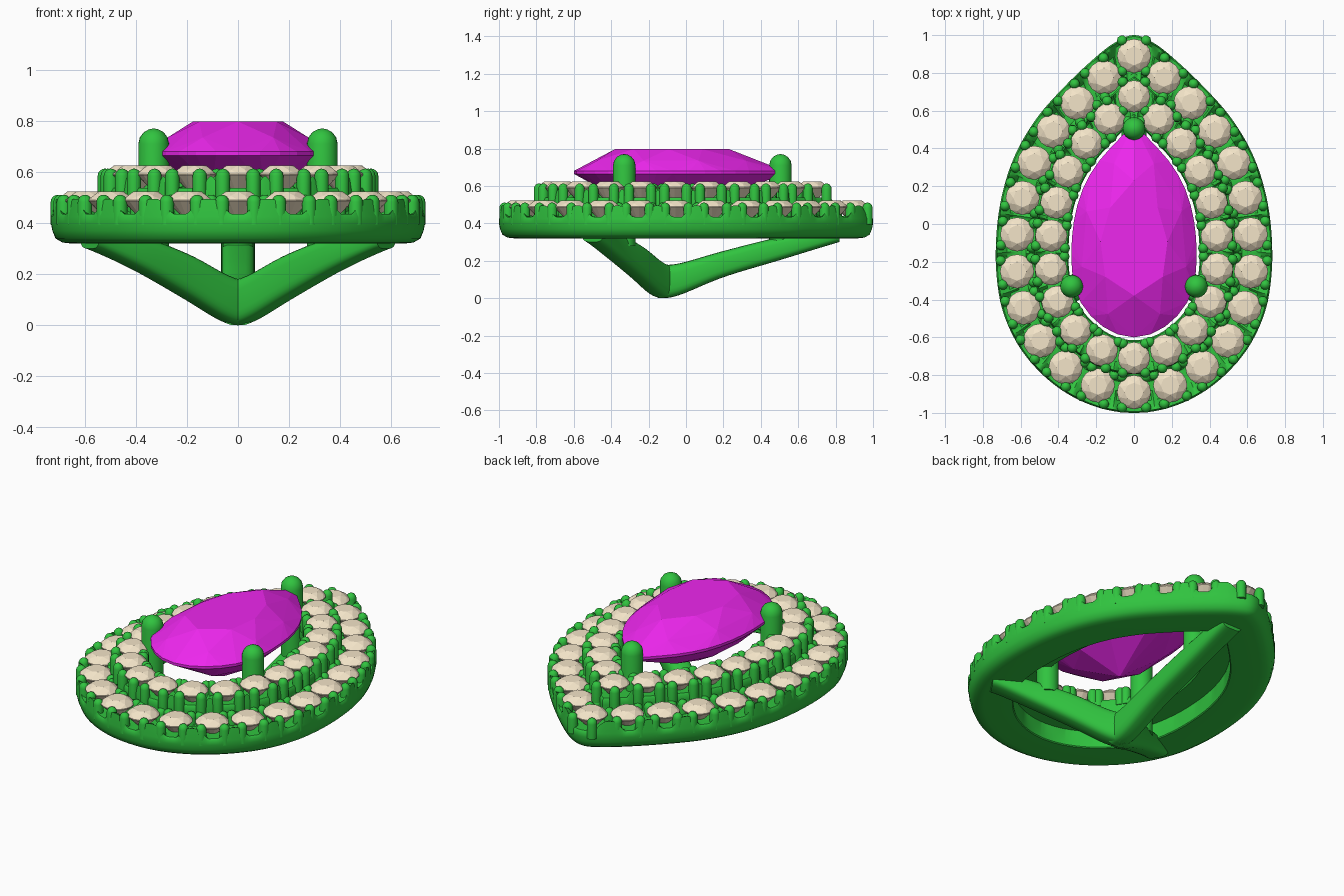
import bpy, bmesh, math
from mathutils import Vector as V

if "Cube" in bpy.data.objects:
    bpy.data.objects.remove(bpy.data.objects["Cube"])


def material(name, rgb):
    m = bpy.data.materials.new(name)
    m.diffuse_color = (*rgb, 1)
    m.use_nodes = True
    m.node_tree.nodes["Principled BSDF"].inputs["Base Color"].default_value = m.diffuse_color
    return m


GREEN = material("green_metal", (0.03, 0.55, 0.05))
CREAM = material("cream_stone", (0.90, 0.78, 0.58))
MAGENTA = material("magenta_stone", (0.85, 0.02, 0.85))


def finish(bm, name, mat, smooth=None):
    bmesh.ops.recalc_face_normals(bm, faces=bm.faces)
    me = bpy.data.meshes.new(name)
    bm.to_mesh(me)
    bm.free()
    ob = bpy.data.objects.new(name, me)
    bpy.context.collection.objects.link(ob)
    me.materials.append(mat)
    if smooth:
        bpy.ops.object.select_all(action='DESELECT')
        ob.select_set(True)
        bpy.context.view_layer.objects.active = ob
        bpy.ops.object.shade_smooth_by_angle(angle=math.radians(smooth))
    return ob


def loft(bm, loops, closed=False):
    """Skin a list of equal-length vertex loops."""
    vs = [[bm.verts.new(p) for p in lp] for lp in loops]
    n = len(vs[0])
    for a, b in list(zip(vs, vs[1:])) + ([(vs[-1], vs[0])] if closed else []):
        for i in range(n):
            j = (i + 1) % n
            bm.faces.new((a[i], a[j], b[j], b[i]))
    if not closed:
        bm.faces.new(vs[0])
        bm.faces.new(vs[-1])


def catmull(P, k):
    """Smooth curve through P[1:-1]; the end points only steer it."""
    P = [V(p) for p in P]
    out = []
    for a, b, c, d in zip(P, P[1:], P[2:], P[3:]):
        for s in range(k):
            t = s / k
            out.append(0.5 * (2 * b + (c - a) * t + (2 * a - 5 * b + 4 * c - d) * t * t
                              + (3 * b - a - 3 * c + d) * t ** 3))
    return out + [P[-2]]


# right half of the pear outline, tip to bottom
HALF = catmull([(-.11, .955), (0, 1), (.11, .955), (.235, .855), (.38, .715), (.515, .56),
                (.625, .375), (.695, .17), (.728, -.05), (.727, -.28), (.685, -.49),
                (.58, -.69), (.41, -.86), (.21, -.965), (0, -1), (-.21, -.965)], 16)


def pear(d, n):
    """n evenly spaced points on the outline moved inward by d, starting at the tip."""
    q = []
    for i, p in enumerate(HALF):
        if i in (0, len(HALF) - 1):
            t = V((1 if i == 0 else -1, 0))
        else:
            t = (HALF[i + 1] - HALF[i - 1]).normalized()
        q.append(p - d * V((-t.y, t.x)))
    k = max(j for j in range(len(q) // 2) if q[j].x <= 1e-6)
    a, b = q[k], q[k + 1]
    tip = a.lerp(b, -a.x / (b.x - a.x))
    q = [tip] + q[k + 1:]
    q += [V((-p.x, p.y)) for p in reversed(q[:-1])]
    acc = [0]
    for a, b in zip(q, q[1:]):
        acc.append(acc[-1] + (b - a).length)
    out, j = [], 0
    for i in range(n):
        s = acc[-1] * i / n
        while acc[j + 1] < s:
            j += 1
        out.append(q[j].lerp(q[j + 1], (s - acc[j]) / max(acc[j + 1] - acc[j], 1e-9)))
    return out


def pin(bm, x, y, z0, z1, r, seg=10):
    """Upright round-headed prong."""
    prof = [(r, z0)] + [(r * math.cos(a), z1 - r + r * math.sin(a))
                        for a in (math.radians(v) for v in (0, 25, 50, 72, 86))]
    loft(bm, [[(x + rr * math.cos(2 * math.pi * i / seg), y + rr * math.sin(2 * math.pi * i / seg), z)
               for i in range(seg)] for rr, z in prof])


def hull(bm, pts):
    vs = [bm.verts.new(p) for p in pts]
    r = bmesh.ops.convex_hull(bm, input=vs)
    bad = [g for g in r["geom_interior"] if isinstance(g, bmesh.types.BMVert)]
    bmesh.ops.delete(bm, geom=bad, context='VERTS')


def circle(c, r, n, z, ph=0.0):
    return [(c.x + r * math.cos(2 * math.pi * (i + ph) / n),
             c.y + r * math.sin(2 * math.pi * (i + ph) / n), z) for i in range(n)]


def halo(name, d_gem, count, profile, low, rise, r):
    """Pear ring with scalloped top, plus its stones and bead prongs."""
    gems = pear(d_gem, count)
    bm = bmesh.new()
    loops = []
    for d, z in profile:
        lp = []
        for p in pear(d, 480):
            zz = z
            if z is None:
                near = min((p - g).length for g in gems)
                f = min(max((near - r - .015) / .034, 0), 1)
                zz = low + rise * f * (2 - f)
            lp.append((p.x, p.y, zz))
        loops.append(lp)
    loft(bm, loops, True)
    finish(bm, name + "_ring", GREEN, 40)

    beads, stones = bmesh.new(), bmesh.new()
    top = low + .088
    for i, g in enumerate(gems):
        t = (gems[(i + 1) % count] - gems[i - 1]).normalized()
        nrm = V((-t.y, t.x))
        for a in (-1, 1):
            for b in (-1, 1):
                p = g + t * a * r * .70 + nrm * b * r * .90
                pin(beads, p.x, p.y, low - .04, top - .012, .028)
        hull(stones, circle(g, r * .55, 8, top) + circle(g, r * .84, 8, top - .016, .5)
             + circle(g, r, 16, top - .032) + circle(g, r, 16, top - .037)
             + [(g.x, g.y, top - .125)])
    finish(beads, name + "_prongs", GREEN, 50)
    finish(stones, name + "_stones", CREAM)


# two stepped halos: None marks scalloped top points
halo("outer_halo", .11, 24,
     [(0, .40), (.006, .37), (.018, .34), (.045, .324), (.08, .32), (.235, .32), (.24, .325),
      (.24, .43), (.22, None), (.19, None), (.16, None), (.11, None), (.06, None),
      (.025, None), (.008, None), (0, .425)], .435, .06, .09)
halo("inner_halo", .29, 20,
     [(.205, .50), (.205, .43), (.215, .42), (.375, .42), (.385, .43), (.385, .52),
      (.378, None), (.36, None), (.32, None), (.29, None), (.26, None), (.23, None),
      (.213, None), (.205, .525)], .537, .055, .085)

# faceted pear centre stone
C = V((0, -.12))


def pear_ring(s, n, z, shift=0):
    pts = pear(.40, n * 2)[shift::2]
    return [(*(C + (p - C) * s), z) for p in pts]


bm = bmesh.new()
hull(bm, pear_ring(.54, 8, .797) + pear_ring(.84, 8, .735, 1) + pear_ring(1, 32, .68)
     + pear_ring(1, 32, .665) + pear_ring(.62, 8, .545, 1) + [(0, -.12, .42)])
bmesh.ops.dissolve_limit(bm, angle_limit=math.radians(1), verts=bm.verts, edges=bm.edges)
finish(bm, "centre_stone", MAGENTA)

# three tall prongs holding the centre stone
bm = bmesh.new()
for x, y in ((0, .505), (.33, -.33), (-.33, -.33)):
    pin(bm, x, y, .28, .77, .06, 24)
finish(bm, "centre_prongs", GREEN, 50)


# three curved struts meeting in a point underneath: (x, y, z, half height)
def strut(bm, pts):
    path = catmull(pts, 8)
    side = V((path[-1][1] - path[0][1], path[0][0] - path[-1][0])).normalized() * .066
    loops = []
    for x, y, z, h in path:
        lp = []
        for i in range(24):
            a = 2 * math.pi * i / 24
            c, s = math.cos(a), math.sin(a)
            c, s = (math.copysign(abs(v) ** .6, v) for v in (c, s))
            lp.append((x + side.x * c, y + side.y * c, z + h * s))
        loops.append(lp)
    loft(bm, loops)


bm = bmesh.new()
for m in (-1, 1):
    strut(bm, [(m * -.08, -.065, .09, .09), (0, -.12, .09, .09), (m * .07, -.17, .115, .09),
               (m * .21, -.265, .195, .085), (m * .40, -.395, .285, .067),
               (m * .58, -.50, .345, .045), (m * .7, -.58, .37, .04)])
strut(bm, [(0, -.25, .09, .09), (0, -.15, .09, .09), (0, -.04, .10, .085), (0, .2, .182, .07),
           (0, .5, .265, .062), (0, .82, .345, .045), (0, .95, .37, .04)])
finish(bm, "back_struts", GREEN, 40)
